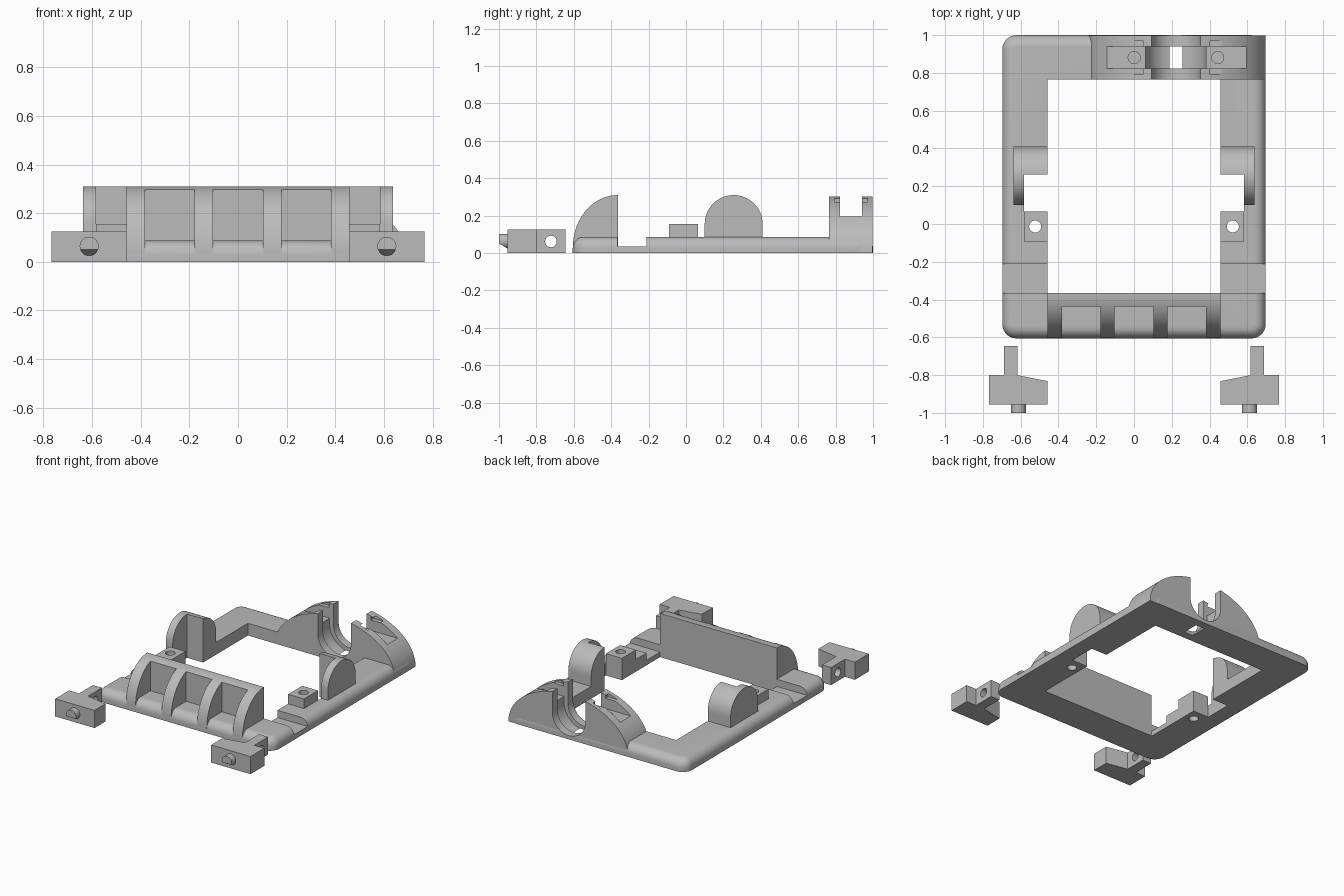
import bpy, bmesh, math
from mathutils import Vector

cube = bpy.data.objects.get("Cube")
if cube:
    bpy.data.objects.remove(cube, do_unlink=True)

grey = bpy.data.materials.new("plain grey")
grey.use_nodes = True
grey.diffuse_color = (0.5, 0.5, 0.5, 1)
grey.node_tree.nodes["Principled BSDF"].inputs["Base Color"].default_value = (0.5, 0.5, 0.5, 1)


def finish(name, bm):
    bmesh.ops.recalc_face_normals(bm, faces=bm.faces)
    mesh = bpy.data.meshes.new(name)
    bm.to_mesh(mesh)
    bm.free()
    mesh.materials.append(grey)
    ob = bpy.data.objects.new(name, mesh)
    bpy.context.collection.objects.link(ob)
    return ob


def prism(name, pts, axis, lo, hi):
    """Extrude a 2D outline along an axis."""
    place = {"x": lambda p, t: (t, p[0], p[1]),
             "y": lambda p, t: (p[0], t, p[1]),
             "z": lambda p, t: (p[0], p[1], t)}[axis]
    bm = bmesh.new()
    face = bm.faces.new([bm.verts.new(place(p, lo)) for p in pts])
    new = bmesh.ops.extrude_face_region(bm, geom=[face])["geom"]
    shift = Vector(place((0, 0), hi - lo))
    bmesh.ops.translate(bm, vec=shift, verts=[v for v in new if isinstance(v, bmesh.types.BMVert)])
    return finish(name, bm)


def box(name, x0, x1, y0, y1, z0, z1):
    return prism(name, [(x0, y0), (x1, y0), (x1, y1), (x0, y1)], "z", z0, z1)


def arc(cx, cy, a, b, start, end, n=32):
    angles = [math.radians(start + (end - start) * i / n) for i in range(n + 1)]
    return [(cx + a * math.cos(t), cy + b * math.sin(t)) for t in angles]


def rod(name, cx, cy, r, axis, lo, hi):
    return prism(name, arc(cx, cy, r, r, 0, 360)[:-1], axis, lo, hi)


def cut(ob, cutters):
    """Apply boolean differences and keep only the resulting mesh."""
    for c in cutters:
        c.hide_render = True
        mod = ob.modifiers.new("cut", "BOOLEAN")
        mod.operation, mod.solver, mod.object = "DIFFERENCE", "EXACT", c
    graph = bpy.context.evaluated_depsgraph_get()
    mesh = bpy.data.meshes.new_from_object(ob.evaluated_get(graph))
    ob.modifiers.clear()
    ob.data = mesh


W, H, INNER = 0.697, 0.087, 0.458
parts, cutters = [], []


def cutter(ob):
    cutters.append(ob)
    return ob


# Base frame: rounded corners and rounded top rim
bm = bmesh.new()
bmesh.ops.create_cube(bm, size=1)
for v in bm.verts:
    v.co = (v.co.x * 2 * W, 0.197 + v.co.y * 1.605, (v.co.z + 0.5) * H)
uprights = [e for e in bm.edges if abs(e.verts[0].co.z - e.verts[1].co.z) > 0.01]
bmesh.ops.bevel(bm, geom=uprights, offset=0.075, segments=10, profile=0.5, affect="EDGES")
rim = [e for e in bm.edges if all(v.co.z > H - 0.001 for v in e.verts)]
bmesh.ops.bevel(bm, geom=rim, offset=0.06, segments=8, profile=0.5, affect="EDGES")
frame = finish("base_frame", bm)
parts.append(frame)
frame_cuts = [cutter(box("window_cutter", -INNER, INNER, -0.364, 0.765, -1, 1))]

# Side details, repeated on both rails
for s, side in ((1, "left"), (-1, "right")):
    recess = cutter(box("recess_cutter", s * 0.3, s * 0.583, 0.065, 0.263, -1, 1))
    notch = cutter(box("notch_cutter", s * 0.4, s * 0.8, -0.365, -0.212, 0.036, 1))
    hole = cutter(rod("post_hole_cutter", s * 0.523, -0.013, 0.032, "z", -1, 1))
    frame_cuts += [recess, notch, hole]

    post = box(side + "_screw_post", s * INNER, s * 0.583, -0.092, 0.065, 0, 0.155)
    cut(post, [hole])

    lug = prism(side + "_round_lug", [(0.1, 0.03)] + [(0.41, 0.03)]
                + arc(0.255, 0.155, 0.155, 0.155, 0, 180), "x", s * INNER, s * 0.637)
    cut(lug, [recess])

    # Loose clip: tapered body, drilled tongue and chamfered pin
    body = prism(side + "_clip_body",
                 [(s * x, y) for x, y in ((0.767, -0.955), (0.458, -0.955), (0.458, -0.832),
                                          (0.617, -0.8), (0.617, -0.645), (0.688, -0.645),
                                          (0.688, -0.8), (0.767, -0.8))], "z", 0, 0.125)
    drill = cutter(rod("tongue_hole_cutter", -0.722, 0.062, 0.031, "x", s * 0.5, s * 0.9))
    slot_safe = cutter(box("drill_limit", 0, 0.01, 2, 2.01, 0, 0.01))
    cut(body, [drill])
    pin = rod(side + "_clip_pin", s * 0.612, 0.064, 0.039, "y", -1, -0.95)
    wedge = cutter(prism("pin_wedge_cutter", [(-1.05, 0.08), (-0.955, 0.025), (-0.955, -0.1), (-1.05, -0.1)],
                         "x", s * 0.5, s * 0.7))
    cut(pin, [wedge])
    parts += [post, lug, body, pin]

# Front grip block with three open pockets
block = prism("front_grip_block", [(-0.364, 0), (-0.364, 0.31)]
              + arc(-0.365, 0.03, 0.24, 0.28, 90, 180)[1:] + [(-0.605, 0)], "x", -INNER, INNER)
cut(block, [cutter(box("pocket_cutter", x - 0.102, x + 0.102, -0.8, -0.436, -0.1, 0.5))
            for x in (-0.28, 0, 0.28)])
parts.append(block)

# Rear arched mount with stepped cradle, screw pockets and nut slots
CX, CZ = 0.222, 0.156
mount = prism("rear_arched_mount", arc(0.227, 0, 0.47, 0.315, 0, 180, 64), "y", 0.765, 0.997)


def cradle(name, r, y0, y1):
    outline = arc(CX, CZ, r, r, 180, 360) + [(CX + r, 0.5), (CX - r, 0.5)]
    return cutter(prism(name, outline, "y", y0, y1))


mount_cuts = [cradle("channel_cutter", 0.13, 0.7, 1.1), cradle("groove_cutter", 0.16, 0.823, 0.94)]
frame_cuts += mount_cuts
for s in (-1, 1):
    xs = sorted((CX + s * 0.15, CX + s * 0.375))
    mount_cuts.append(cutter(box("screw_pocket_cutter", *xs, 0.823, 0.94, 0.195, 0.5)))
    xs = sorted((CX + s * 0.165, CX + s * 0.24))
    mount_cuts.append(cutter(box("nut_slot_cutter", *xs, 0.795, 0.97, 0.268, 0.292)))
    bore = cutter(rod("screw_bore_cutter", CX + s * 0.221, 0.881, 0.032, "z", 0.05, 0.5))
    mount_cuts.append(bore)
    frame_cuts.append(bore)
cut(mount, mount_cuts)
parts.append(mount)
cut(frame, frame_cuts)

# Remove the helpers and smooth the curved faces
for c in cutters:
    bpy.data.objects.remove(c, do_unlink=True)
bpy.ops.object.select_all(action="DESELECT")
for ob in parts:
    ob.select_set(True)
bpy.context.view_layer.objects.active = parts[0]
bpy.ops.object.shade_smooth_by_angle(angle=math.radians(30))
